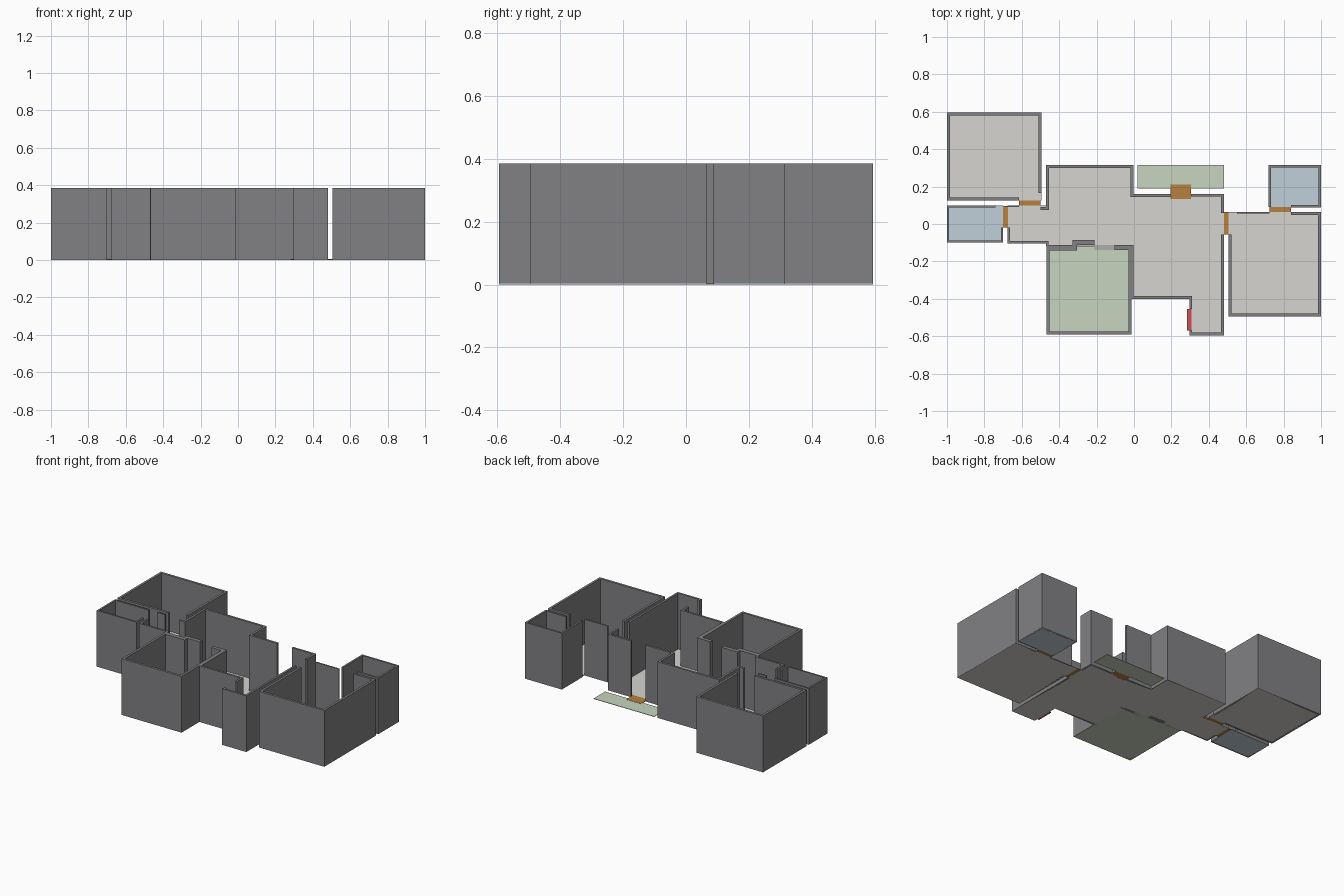
import bpy, bmesh
from mathutils import Vector

if "Cube" in bpy.data.objects:
    bpy.data.objects.remove(bpy.data.objects["Cube"])

H = 0.385      # wall height
F = 0.003      # floor thickness


def mat(name, r, g, b):
    m = bpy.data.materials.new(name)
    m.diffuse_color = (r, g, b, 1)
    m.use_nodes = True
    m.node_tree.nodes["Principled BSDF"].inputs["Base Color"].default_value = m.diffuse_color
    return m


WALL = mat("wall_grey", 0.22, 0.22, 0.23)
GREY = mat("floor_grey", 0.68, 0.66, 0.63)
GREEN = mat("floor_green", 0.58, 0.66, 0.52)
BLUE = mat("floor_blue", 0.53, 0.63, 0.70)
BROWN = mat("door_brown", 0.47, 0.22, 0.05)
RED = mat("door_red", 0.62, 0.08, 0.09)
PALE = mat("door_pale", 0.42, 0.43, 0.42)


def prism(name, pts, z0, z1, material):
    """Extrude a flat outline from z0 to z1."""
    bm = bmesh.new()
    f = bm.faces.new([bm.verts.new((x, y, z0)) for x, y in pts])
    r = bmesh.ops.extrude_face_region(bm, geom=[f])
    top = [v for v in r["geom"] if isinstance(v, bmesh.types.BMVert)]
    bmesh.ops.translate(bm, verts=top, vec=(0, 0, z1 - z0))
    bmesh.ops.recalc_face_normals(bm, faces=bm.faces)
    me = bpy.data.meshes.new(name)
    bm.to_mesh(me)
    bm.free()
    me.materials.append(material)
    ob = bpy.data.objects.new(name, me)
    bpy.context.collection.objects.link(ob)
    return ob


def rect(x0, x1, y0, y1):
    return [(x0, y0), (x1, y0), (x1, y1), (x0, y1)]


def wall(name, path, t=0.016):
    """Mitred wall along a right-angled path, thickened to its right."""
    p = [Vector(q) for q in path]
    n = []
    for a, b in zip(p, p[1:]):
        d = (b - a).normalized()
        n.append(Vector((d.y, -d.x)))
    inner = [p[0] + n[0] * t]
    inner += [p[i] + (n[i - 1] + n[i]) * t for i in range(1, len(p) - 1)]
    inner.append(p[-1] + n[-1] * t)
    prism(name, [tuple(q) for q in p + inner[::-1]], 0, H, WALL)


# Floors
prism("living_floor", [
    (-.675, -.10), (-.47, -.10), (-.47, -.115), (-.03, -.115), (-.03, -.40),
    (.297, -.40), (.297, -.595), (.48, -.595), (.48, .16), (-.005, .16),
    (-.005, .315), (-.47, .315), (-.47, .10), (-.675, .10)], 0, F, GREY)
for name, r, m in [
        ("left_bedroom_floor", (-1, -.495, .125, .595), GREY),
        ("left_bathroom_floor", (-1, -.70, -.10, .10), BLUE),
        ("right_bedroom_floor", (.505, 1, -.495, .065), GREY),
        ("right_bathroom_floor", (.72, 1, .09, .315), BLUE),
        ("kitchen_floor", (-.465, -.015, -.59, -.118), GREEN),
        ("balcony_floor", (.02, .48, .19, .315), GREEN)]:
    prism(name, rect(*r), 0, F, m)

# Door plates lying in the openings
for name, r, m in [
        ("left_bedroom_door", (-.615, -.50, .10, .125), BROWN),
        ("left_bathroom_door", (-.70, -.675, -.02, .095), BROWN),
        ("balcony_door", (.195, .305, .135, .21), BROWN),
        ("right_bedroom_door", (.482, .505, -.055, .063), BROWN),
        ("right_bathroom_door", (.725, .84, .065, .09), BROWN),
        ("entrance_door", (.283, .308, -.57, -.455), RED),
        ("kitchen_door", (-.21, -.105, -.138, -.112), PALE)]:
    prism(name, rect(*r), 0, F * 1.5, m)

# Left bedroom and bathroom walls
wall("left_bedroom_wall",
     [(-.615, .125), (-1, .125), (-1, .595), (-.495, .595), (-.495, .165)])
wall("left_bathroom_wall",
     [(-.70, -.02), (-.70, -.10), (-1, -.10), (-1, .10), (-.74, .10)], 0.012)

# Living room walls
wall("living_southwest_wall",
     [(-.47, -.12), (-.47, -.105), (-.675, -.105), (-.675, -.02)], 0.013)
wall("living_west_stub", [(-.675, .10), (-.615, .10)], 0.01)
wall("living_north_wall",
     [(-.50, .09), (-.47, .09), (-.47, .315), (-.003, .315), (-.003, .16),
      (.195, .16)], 0.015)
wall("living_northeast_wall", [(.305, .16), (.48, .16), (.48, .06)], 0.014)
wall("living_east_wall",
     [(.48, -.055), (.48, -.595), (.297, -.595), (.297, -.57)], 0.014)
wall("living_south_wall", [(.297, -.455), (.297, -.40), (-.03, -.40)], 0.014)

# Kitchen walls
wall("kitchen_outer_wall",
     [(-.013, -.386), (-.013, -.592), (-.467, -.592), (-.467, -.12)])
for name, r in [("kitchen_shared_wall", (-.03, -.003, -.40, -.112)),
                ("kitchen_north_wall", (-.467, -.305, -.142, -.112)),
                ("kitchen_pier", (-.33, -.21, -.113, -.085)),
                ("kitchen_door_side", (-.105, -.003, -.138, -.112))]:
    prism(name, rect(*r), 0, H, WALL)

# Right bedroom and bathroom walls
wall("right_bedroom_wall",
     [(.84, .065), (1, .065), (1, -.495), (.505, -.495), (.505, -.055)])
wall("right_bedroom_north_stub", [(.55, .065), (.725, .065)], 0.01)
wall("right_bathroom_wall",
     [(.72, .09), (.72, .315), (1, .315), (1, .088), (.84, .088)], 0.013)
